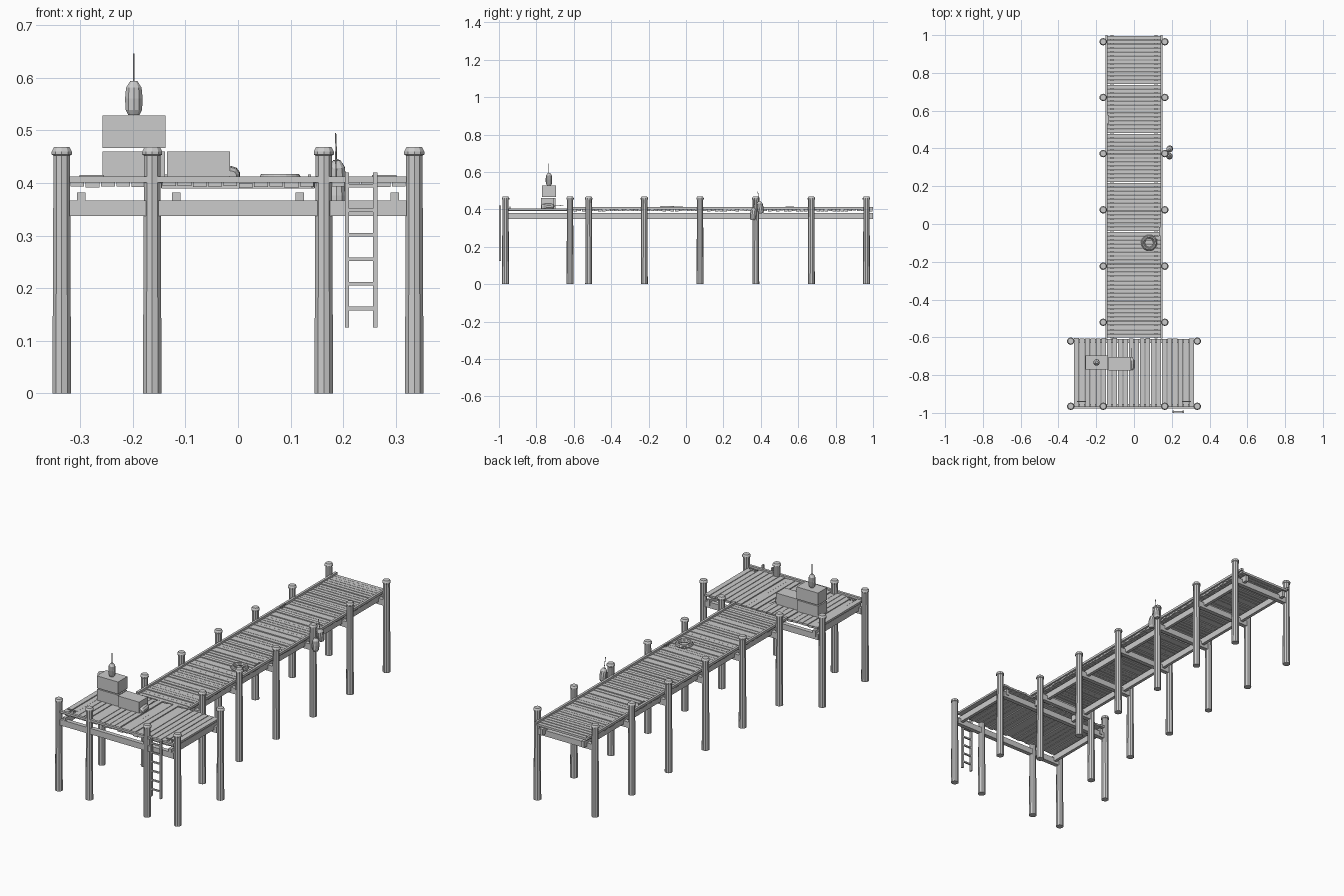
import bpy, bmesh, math, random
from mathutils import Vector, Matrix

if "Cube" in bpy.data.objects:
    bpy.data.objects.remove(bpy.data.objects["Cube"])

random.seed(4)


def finish(name, bm):
    bmesh.ops.recalc_face_normals(bm, faces=bm.faces)
    me = bpy.data.meshes.new(name)
    bm.to_mesh(me)
    bm.free()
    ob = bpy.data.objects.new(name, me)
    bpy.context.collection.objects.link(ob)
    return ob


def add_box(bm, x0, x1, y0, y1, z0, z1):
    m = Matrix.Translation(((x0 + x1) / 2, (y0 + y1) / 2, (z0 + z1) / 2))
    bmesh.ops.create_cube(bm, size=1, matrix=m @ Matrix.Diagonal((x1 - x0, y1 - y0, z1 - z0, 1)))


def boxes(name, items):
    bm = bmesh.new()
    for b in items:
        add_box(bm, *b)
    return finish(name, bm)


def lathe(name, profile, n, loc=(0, 0, 0), axis=(0, 0, 1)):
    """Closed faceted solid from (radius, height) pairs, pointing along axis."""
    bm = bmesh.new()
    m = Matrix.Translation(loc) @ Vector((0, 0, 1)).rotation_difference(Vector(axis)).to_matrix().to_4x4()
    rings = [[bm.verts.new(m @ Vector((r * math.cos(math.tau * (i + .5) / n),
                                       r * math.sin(math.tau * (i + .5) / n), z)))
              for i in range(n)] for r, z in profile]
    for a, b in zip(rings, rings[1:]):
        for i in range(n):
            bm.faces.new((a[i], a[(i + 1) % n], b[(i + 1) % n], b[i]))
    bm.faces.new(rings[0][::-1])
    bm.faces.new(rings[-1])
    return finish(name, bm)


# Posts with chamfered caps
rows = [0.965, 0.67, 0.373, 0.075, -0.223, -0.52]
spots = [(0.163, y) for y in rows] + [(0.163, -0.965), (0.335, -0.965), (0.335, -0.62)]
post = [(0.0187, 0), (0.0165, 0.452), (0.020, 0.454), (0.020, 0.460), (0.0155, 0.468)]
for x, y in spots:
    for s in (-1, 1):
        lathe("post", post, 10, (s * x, y, 0))

# Cross beams at every pair of posts
boxes("walkway_cross_beams", [(-0.16, 0.16, y - 0.011, y + 0.011, 0.337, 0.367) for y in rows])
boxes("platform_cross_beams", [(-0.32, 0.32, y - 0.011, y + 0.011, 0.337, 0.367) for y in (-0.965, -0.62)])

# Lengthwise stringers
boxes("walkway_stringers", [(s * 0.117 - 0.008, s * 0.117 + 0.008, -0.605, 1.0, 0.35, 0.382) for s in (-1, 1)])
boxes("platform_stringers", [(s * 0.298 - 0.008, s * 0.298 + 0.008, -0.975, -0.605, 0.35, 0.382) for s in (-1, 1)])

# Walkway planks run across
planks = []
n = 74
pitch = 1.6 / n
for i in range(n):
    y = -0.602 + i * pitch
    j = random.uniform(-0.002, 0.002)
    e = random.uniform(-0.003, 0.003)
    planks.append((-0.143 + e, 0.143 + e, y + 0.0015, y + pitch - 0.0015, 0.391 + j, 0.402 + j))
boxes("walkway_planks", planks)

# Platform planks run front to back
planks = []
n = 22
pitch = 0.64 / n
for i in range(n):
    x = -0.32 + i * pitch
    j = random.uniform(-0.002, 0.002)
    e = random.uniform(-0.003, 0.003)
    planks.append((x + 0.0015, x + pitch - 0.0015, -0.97 + e, -0.607 + e, 0.392 + j, 0.402 + j))
boxes("platform_planks", planks)

# Edge curbs
boxes("walkway_curbs", [(-0.152, -0.140, -0.605, 1.0, 0.400, 0.412), (0.140, 0.152, -0.605, 1.0, 0.400, 0.412)])
boxes("front_curb", [(-0.32, 0.32, -0.978, -0.965, 0.401, 0.412)])


# Mooring cleats: two feet and a bar
def cleat(x, y, z, along_x):
    parts = [(-0.023, 0.023, 0.010, 0.015), (-0.011, -0.006, 0, 0.010), (0.006, 0.011, 0, 0.010)]
    w = 0.003
    boxes("cleat", [(x + a, x + b, y - w, y + w, z + c, z + d) if along_x else
                    (x - w, x + w, y + a, y + b, z + c, z + d) for a, b, c, d in parts])


for s in (-1, 1):
    cleat(s * 0.278, -0.94, 0.400, True)
cleat(0.136, -0.04, 0.401, False)
cleat(-0.136, 0.555, 0.401, False)

# Boarding ladder
ladder = [(x - 0.004, x + 0.004, -1.0, -0.988, 0.125, 0.42) for x in (0.207, 0.261)]
ladder += [(0.207, 0.261, -0.998, -0.990, 0.158 + i * 0.0467, 0.165 + i * 0.0467) for i in range(6)]
boxes("ladder", ladder)

# Crates
boxes("lower_crate_left", [(-0.258, -0.139, -0.768, -0.697, 0.402, 0.460)])
boxes("lower_crate_right", [(-0.135, -0.015, -0.775, -0.705, 0.402, 0.460)])
boxes("upper_crate", [(-0.258, -0.138, -0.770, -0.695, 0.466, 0.528)])


# Float buoys: faceted body plus a thin stick
def buoy(loc, axis):
    lathe("buoy_body", [(0.011, 0), (0.0165, 0.010), (0.0175, 0.032), (0.0155, 0.052), (0.007, 0.065)], 10, loc, axis)
    lathe("buoy_stick", [(0.0015, 0.06), (0.0015, 0.117)], 6, loc, axis)


buoy((-0.198, -0.733, 0.529), (0, 0, 1))
buoy((-0.013, -0.772, 0.412), (0, 1, 0.09))
buoy((0.188, 0.357, 0.343), (-0.02, 0.08, 1))
buoy((0.190, 0.402, 0.379), (-0.04, -0.16, 1))

# Coiled rope lying on the walkway
for r, z in ((0.037, 0.406), (0.027, 0.407), (0.033, 0.412)):
    bpy.ops.mesh.primitive_torus_add(location=(0.08, -0.1, z), major_radius=r, minor_radius=0.006,
                                     major_segments=20, minor_segments=6)
    bpy.context.object.name = "rope_coil"
